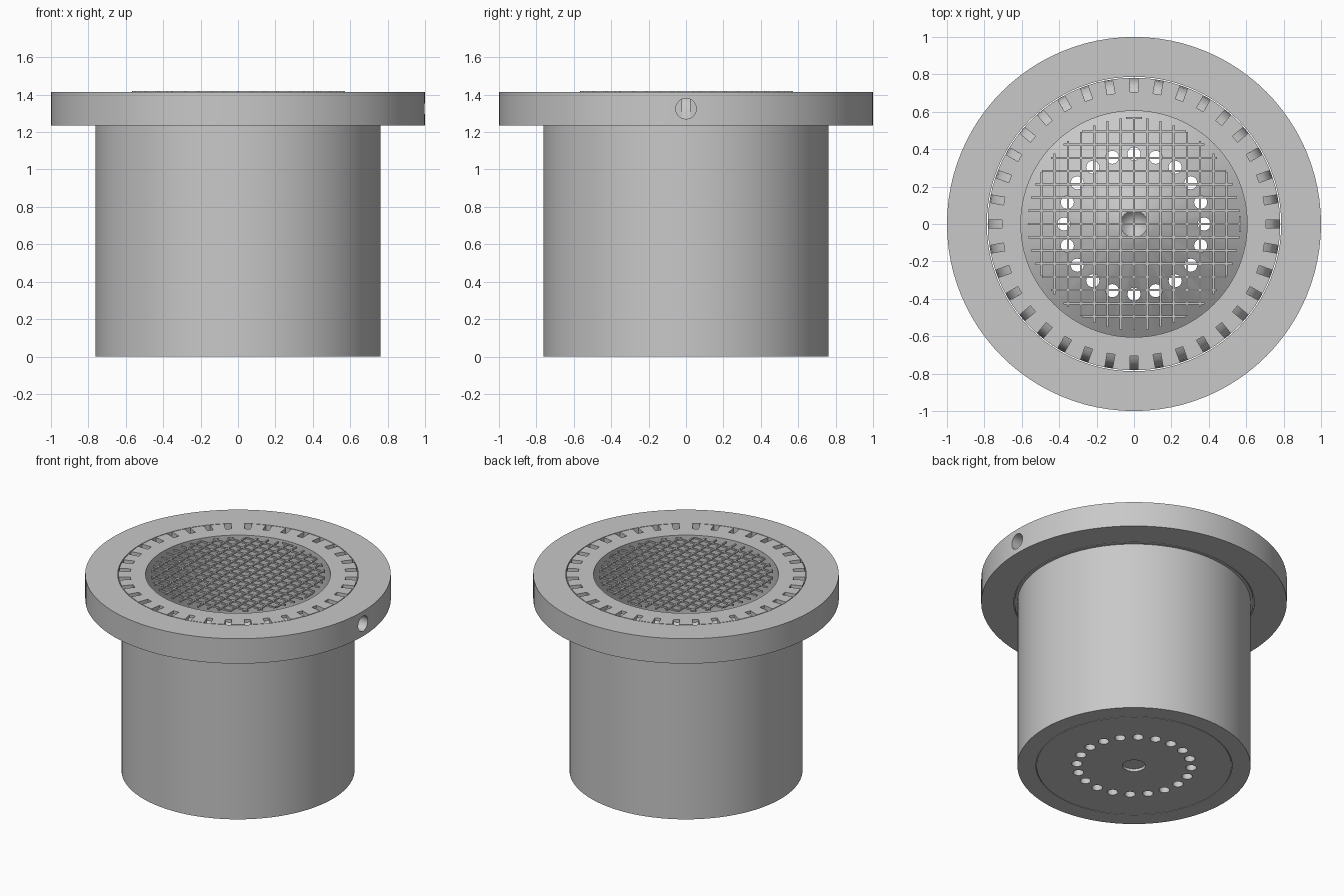
import bpy, bmesh
from math import cos, sin, pi, sqrt, radians
from mathutils import Matrix, Vector

if "Cube" in bpy.data.objects:
    bpy.data.objects.remove(bpy.data.objects["Cube"])

TOP = 1.415
FLANGE_BOTTOM = 1.235
SEGMENTS = 96

grey = bpy.data.materials.new("plain_grey")
grey.use_nodes = True
grey.diffuse_color = (0.58, 0.58, 0.58, 1)
grey.node_tree.nodes["Principled BSDF"].inputs["Base Color"].default_value = grey.diffuse_color


def make_object(name, bm):
    bmesh.ops.recalc_face_normals(bm, faces=bm.faces)
    mesh = bpy.data.meshes.new(name)
    bm.to_mesh(mesh)
    bm.free()
    obj = bpy.data.objects.new(name, mesh)
    bpy.context.collection.objects.link(obj)
    mesh.materials.append(grey)
    return obj


def lathe(name, profile):
    """Spin a closed (radius, height) outline about the z axis."""
    bm = bmesh.new()
    verts = [bm.verts.new((r, 0, z)) for r, z in profile]
    edges = [bm.edges.new((verts[i], verts[(i + 1) % len(verts)])) for i in range(len(verts))]
    bmesh.ops.spin(bm, geom=verts + edges, cent=(0, 0, 0), axis=(0, 0, 1),
                   angle=2 * pi, steps=SEGMENTS, use_duplicate=False)
    bmesh.ops.remove_doubles(bm, verts=bm.verts, dist=1e-5)
    bmesh.ops.dissolve_degenerate(bm, edges=bm.edges, dist=1e-5)
    return make_object(name, bm)


def add_cylinder(bm, radius, depth, matrix):
    bmesh.ops.create_cone(bm, cap_ends=True, segments=24, radius1=radius,
                          radius2=radius, depth=depth, matrix=matrix)


def cut(target, bm):
    """Subtract the cutter mesh and discard it."""
    cutter = make_object("cutter", bm)
    cutter.hide_render = True
    mod = target.modifiers.new("cut", 'BOOLEAN')
    mod.operation = 'DIFFERENCE'
    mod.solver = 'EXACT'
    mod.object = cutter
    bpy.context.view_layer.objects.active = target
    bpy.ops.object.modifier_apply(modifier=mod.name)
    bpy.data.objects.remove(cutter)


# Clamp ring around the rim, with one radial hole on the +x side
flange = lathe("flange_ring", [(0.787, FLANGE_BOTTOM), (1, FLANGE_BOTTOM), (1, TOP), (0.787, TOP)])
bm = bmesh.new()
add_cylinder(bm, 0.055, 0.4, Matrix.Translation((0.9, 0, 1.325)) @ Matrix.Rotation(pi / 2, 4, 'Y'))
cut(flange, bm)

# Cup with a slightly wider rim and a seat for the strainer
cup = lathe("cup_body", [(0.642, 0), (0.763, 0), (0.763, FLANGE_BOTTOM), (0.782, FLANGE_BOTTOM),
                         (0.782, TOP), (0.605, TOP), (0.605, 0.1), (0.642, 0.1)])

# Curved overflow notches around the rim
notch = [(0.705, 1.45), (0.81, 1.45), (0.81, 1.255), (0.78, 1.255), (0.773, 1.31),
         (0.756, 1.355), (0.735, 1.38), (0.705, 1.395)]
bm = bmesh.new()
for i in range(36):
    turn = Matrix.Rotation(radians(10 * i), 4, 'Z')
    sides = [[bm.verts.new(turn @ Vector((r, y, z))) for r, z in notch] for y in (-0.021, 0.021)]
    bm.faces.new(sides[0])
    bm.faces.new(sides[1][::-1])
    for k in range(len(notch)):
        n = (k + 1) % len(notch)
        bm.faces.new((sides[0][k], sides[1][k], sides[1][n], sides[0][n]))
cut(cup, bm)

# Conical floor with a dimpled tip and a ring of drain holes
floor = lathe("strainer_floor", [(0, 0.02), (0.075, 0.02), (0.075, 0), (0.638, 0), (0.638, 0.098),
                                 (0.604, 0.12), (0.11, 0.45), (0.072, 0.46), (0, 0.36)])
bm = bmesh.new()
for i in range(20):
    a = radians(18 * i)
    add_cylinder(bm, 0.035, 2, Matrix.Translation((0.375 * cos(a), 0.375 * sin(a), 0.2)))
cut(floor, bm)

# Square mesh of thin bars, trimmed to a circle
bm = bmesh.new()
spacing, reach, width = 0.0708, 0.568, 0.011
for i in range(-7, 9):
    offset = i * spacing
    length = 2 * sqrt(reach ** 2 - offset ** 2)
    for centre, size in (((offset, 0), (width, length)), ((0, offset), (length, width))):
        bmesh.ops.create_cube(bm, size=1, matrix=Matrix.Translation((*centre, TOP - 0.002))
                              @ Matrix.Diagonal((*size, width, 1)))
make_object("wire_mesh", bm)

# Smooth the round parts, keeping edges sharp
for obj in bpy.context.view_layer.objects:
    obj.select_set(obj in (flange, cup, floor))
bpy.context.view_layer.objects.active = cup
bpy.ops.object.shade_smooth_by_angle(angle=radians(30))
